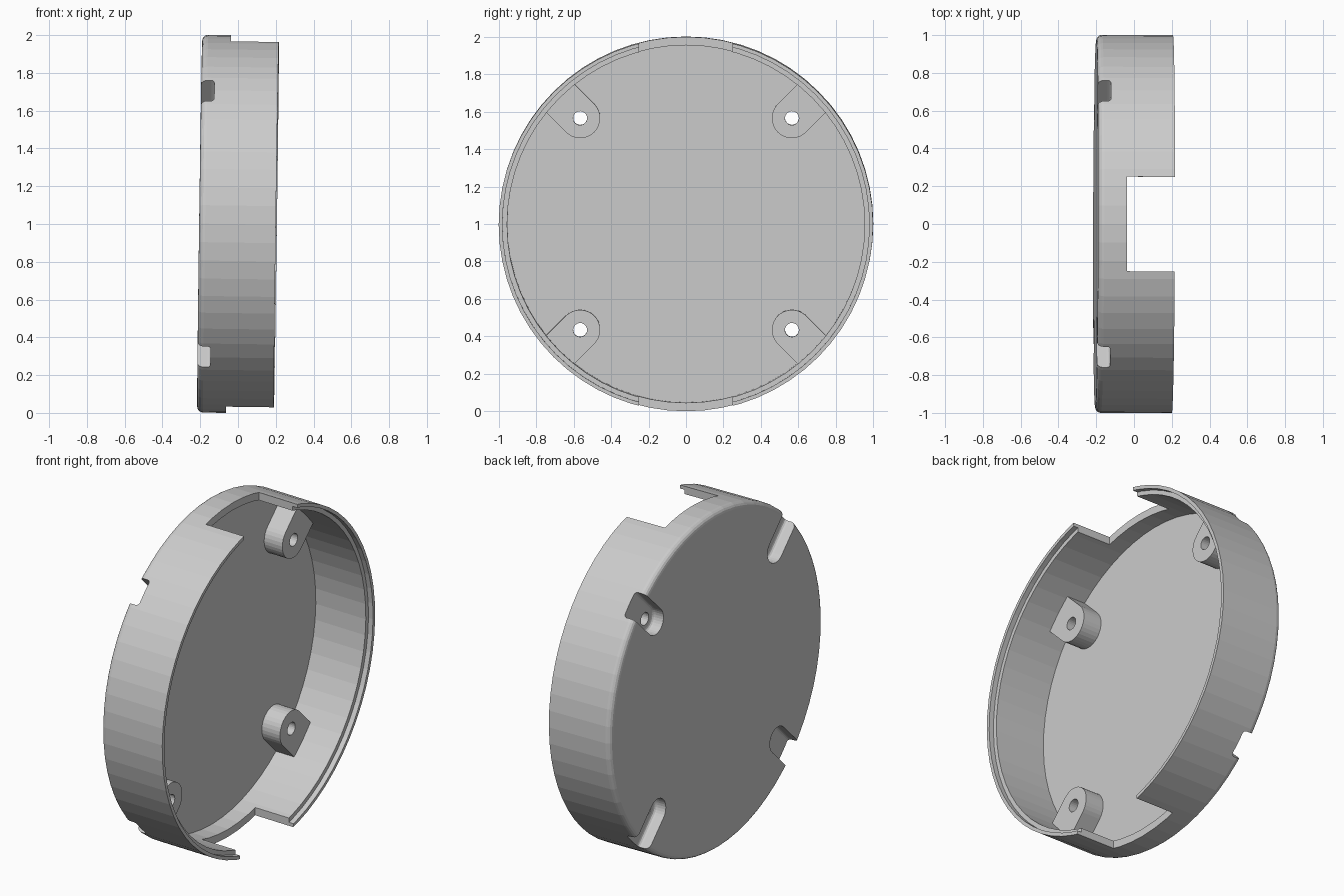
import bpy, bmesh, math
from mathutils import Matrix, Vector

if "Cube" in bpy.data.objects:
    bpy.data.objects.remove(bpy.data.objects["Cube"])

BACK, RIM = -0.203, 0.203      # ends of the case along its axis (x)
FLOOR, BOSS_TOP = -0.158, -0.038
SLOT_FLOOR, NOTCH = -0.133, -0.05
SCREW_R = 0.80                 # distance of the screws from the axis

grey = bpy.data.materials.new("light grey plastic")
grey.diffuse_color = (0.6, 0.6, 0.6, 1)
grey.use_nodes = True
grey.node_tree.nodes["Principled BSDF"].inputs["Base Color"].default_value = grey.diffuse_color


def make(name, bm, helper=False):
    bmesh.ops.recalc_face_normals(bm, faces=bm.faces)
    me = bpy.data.meshes.new(name)
    bm.to_mesh(me)
    bm.free()
    me.materials.append(grey)
    ob = bpy.data.objects.new(name, me)
    bpy.context.collection.objects.link(ob)
    ob.hide_render = helper
    ob.hide_viewport = False
    return ob


def lathe(name, profile, steps):
    """Closed (x, radius) loop revolved around the x axis."""
    bm = bmesh.new()
    rings = []
    for i in range(steps):
        a = 2 * math.pi * i / steps
        rings.append([bm.verts.new((x, r * math.cos(a), r * math.sin(a))) for x, r in profile])
    n = len(profile)
    for i in range(steps):
        p, q = rings[i], rings[(i + 1) % steps]
        for j in range(n - 1):
            bm.faces.new((p[j], p[j + 1], q[j + 1], q[j]))
    bm.faces.new([r[0] for r in rings])       # outer back disc
    bm.faces.new([r[-1] for r in rings])      # inner floor disc
    return make(name, bm)


def prism(name, outline, x0, x1, angle=0.0, bevel=0.0):
    """Outline in (radial, tangential) extruded along x, turned by angle."""
    bm = bmesh.new()
    c, s = math.cos(angle), math.sin(angle)
    verts = [bm.verts.new((x0, u * c - v * s, u * s + v * c)) for u, v in outline]
    face = bm.faces.new(verts)
    ext = bmesh.ops.extrude_face_region(bm, geom=[face])
    bmesh.ops.translate(bm, vec=(x1 - x0, 0, 0),
                        verts=[g for g in ext["geom"] if isinstance(g, bmesh.types.BMVert)])
    if bevel:
        edges = [e for e in bm.edges if all(abs(v.co.x - x1) < 1e-5 for v in e.verts)]
        bmesh.ops.bevel(bm, geom=edges, offset=bevel, segments=3, profile=0.5, affect='EDGES')
    return make(name, bm, True)


def u_shape(radius, outer):
    """Round towards the axis, straight sides running outwards."""
    arc = [(SCREW_R + radius * math.cos(a), radius * math.sin(a))
           for a in (math.pi * (0.5 + i / 16) for i in range(17))]
    return [(outer, radius)] + arc + [(outer, -radius)]


def combine(target, other, op):
    mod = target.modifiers.new(op.lower(), 'BOOLEAN')
    mod.operation, mod.object, mod.solver = op, other, 'EXACT'
    bpy.context.view_layer.objects.active = target
    bpy.ops.object.modifier_apply(modifier=mod.name)
    bpy.data.objects.remove(other)


# round case: filleted back edge, straight wall, stepped rim, flat floor
f = 0.032
fillet = [(BACK + f - f * math.cos(a), 1 - f + f * math.sin(a))
          for a in (math.pi / 2 * i / 4 for i in range(5))]
case = lathe("round_case", fillet + [(RIM, 1.0), (RIM, 0.98), (RIM - 0.03, 0.98),
                                     (RIM - 0.03, 0.955), (FLOOR, 0.955)], 64)

# screw bosses, recessed slots behind them and screw holes
diagonals = [math.pi / 4 + k * math.pi / 2 for k in range(4)]
for a in diagonals:
    combine(case, prism("screw_boss", u_shape(0.107, 0.965), FLOOR - 0.02, BOSS_TOP, a), 'UNION')
for a in diagonals:
    combine(case, prism("slot_cutter", u_shape(0.077, 1.1), BACK - 0.1, SLOT_FLOOR, a, 0.018),
            'DIFFERENCE')
    hole = [(SCREW_R + 0.037 * math.cos(t), 0.037 * math.sin(t))
            for t in (2 * math.pi * i / 24 for i in range(24))]
    combine(case, prism("hole_cutter", hole, BACK - 0.1, 0.1, a), 'DIFFERENCE')

# wide notches in the rim at top and bottom
for a in (math.pi / 2, -math.pi / 2):
    box = [(0.8, -0.25), (1.2, -0.25), (1.2, 0.25), (0.8, 0.25)]
    combine(case, prism("notch_cutter", box, NOTCH, RIM + 0.1, a), 'DIFFERENCE')

# slight lean, resting on the ground
case.matrix_world = (Matrix.Translation((0, 0, 1)) @ Matrix.Rotation(0.0137, 4, 'Y')
                     @ Matrix.Rotation(-0.003, 4, 'Z'))
bpy.context.view_layer.update()
low = min((case.matrix_world @ v.co).z for v in case.data.vertices)
case.location.z -= low
